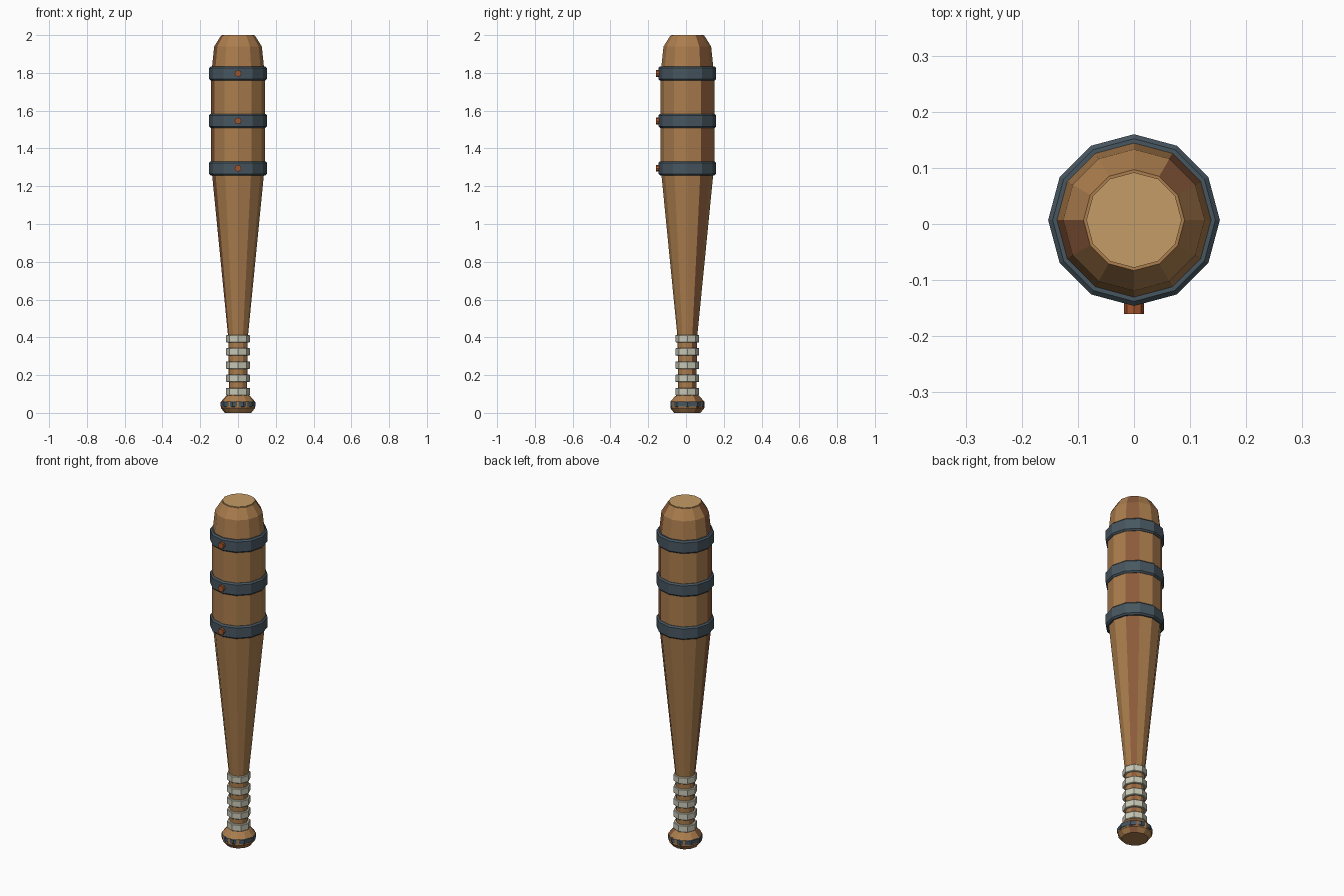
import bpy
import math

cube = bpy.data.objects.get("Cube")
if cube:
    bpy.data.objects.remove(cube)

CY = 0.007  # axis of the bat, shifted back to balance the rivets


def material(name, hex_code):
    srgb = [int(hex_code[i:i + 2], 16) / 255 for i in (0, 2, 4)]
    col = [c / 12.92 if c < 0.04 else ((c + 0.055) / 1.055) ** 2.4 for c in srgb] + [1]
    m = bpy.data.materials.new(name)
    m.use_nodes = True
    m.diffuse_color = col
    m.node_tree.nodes["Principled BSDF"].inputs["Base Color"].default_value = col
    return m


wood = material("warm wood", "AB7D4D")
dark_wood = material("dark wood", "8A5A3A")
end_grain = material("pale end grain", "C49C66")
iron = material("dark iron", "475660")
cloth = material("pale cloth", "C8C8B6")
copper = material("copper", "A4562E")


def lathe(name, profile, sides, mats, closed=False):
    """Revolve (radius, height) pairs; a closed profile makes a ring, an open one is capped."""
    n = len(profile)
    verts = [(r * math.cos(math.tau * s / sides), r * math.sin(math.tau * s / sides) + CY, z)
             for r, z in profile for s in range(sides)]
    faces = []
    for k in range(n if closed else n - 1):
        a, b = k * sides, (k + 1) % n * sides
        for s in range(sides):
            t = (s + 1) % sides
            faces.append((a + s, a + t, b + t, b + s))
    if not closed:
        faces.append(tuple(reversed(range(sides))))
        faces.append(tuple(range((n - 1) * sides, n * sides)))
    mesh = bpy.data.meshes.new(name)
    mesh.from_pydata(verts, [], faces)
    for m in mats:
        mesh.materials.append(m)
    obj = bpy.data.objects.new(name, mesh)
    bpy.context.collection.objects.link(obj)
    return obj


def ring(name, z, height, inner, outer, sides, mat, chamfer):
    h = height / 2
    c = chamfer
    return lathe(name, [(inner, z - h), (outer - c, z - h), (outer, z - h + c),
                        (outer, z + h - c), (outer - c, z + h), (inner, z + h)],
                 sides, [mat], closed=True)


# Body with knob, grip, taper and barrel
body = lathe("bat_body", [(0.07, 0), (0.0897, 0.025), (0.0897, 0.06), (0.065, 0.088),
                          (0.048, 0.1), (0.052, 0.4), (0.136, 1.25), (0.143, 1.32),
                          (0.143, 1.78), (0.126, 1.94), (0.09, 1.997)],
             12, [wood, dark_wood])

# Two long planks of the body are darker
for f in body.data.polygons:
    if abs(f.normal.z) < 0.99:
        angle = math.degrees(math.atan2(f.center.y - CY, f.center.x)) % 360
        f.material_index = int(int(angle // 30) in (1, 6))

# Pale disc on the top end
lathe("end_disc", [(0.085, 1.99), (0.085, 2.0)], 12, [end_grain])

# Iron bands, each with a rivet at the front
for i, z in enumerate((1.295, 1.546, 1.797)):
    ring(f"iron_band_{i + 1}", z, 0.074, 0.135, 0.153, 12, iron, 0.008)
    bpy.ops.mesh.primitive_cylinder_add(vertices=8, radius=0.018, depth=0.03,
                                        location=(0, -0.145, z),
                                        rotation=(math.pi / 2, 0, 0))
    rivet = bpy.context.object
    rivet.name = f"rivet_{i + 1}"
    rivet.data.materials.append(copper)

# Cloth wraps on the grip
for i in range(5):
    ring(f"grip_wrap_{i + 1}", 0.113 + 0.07 * i, 0.04, 0.04, 0.063, 8, cloth, 0.003)

# Iron ring around the knob
ring("knob_ring", 0.046, 0.03, 0.08, 0.0925, 10, iron, 0.004)
